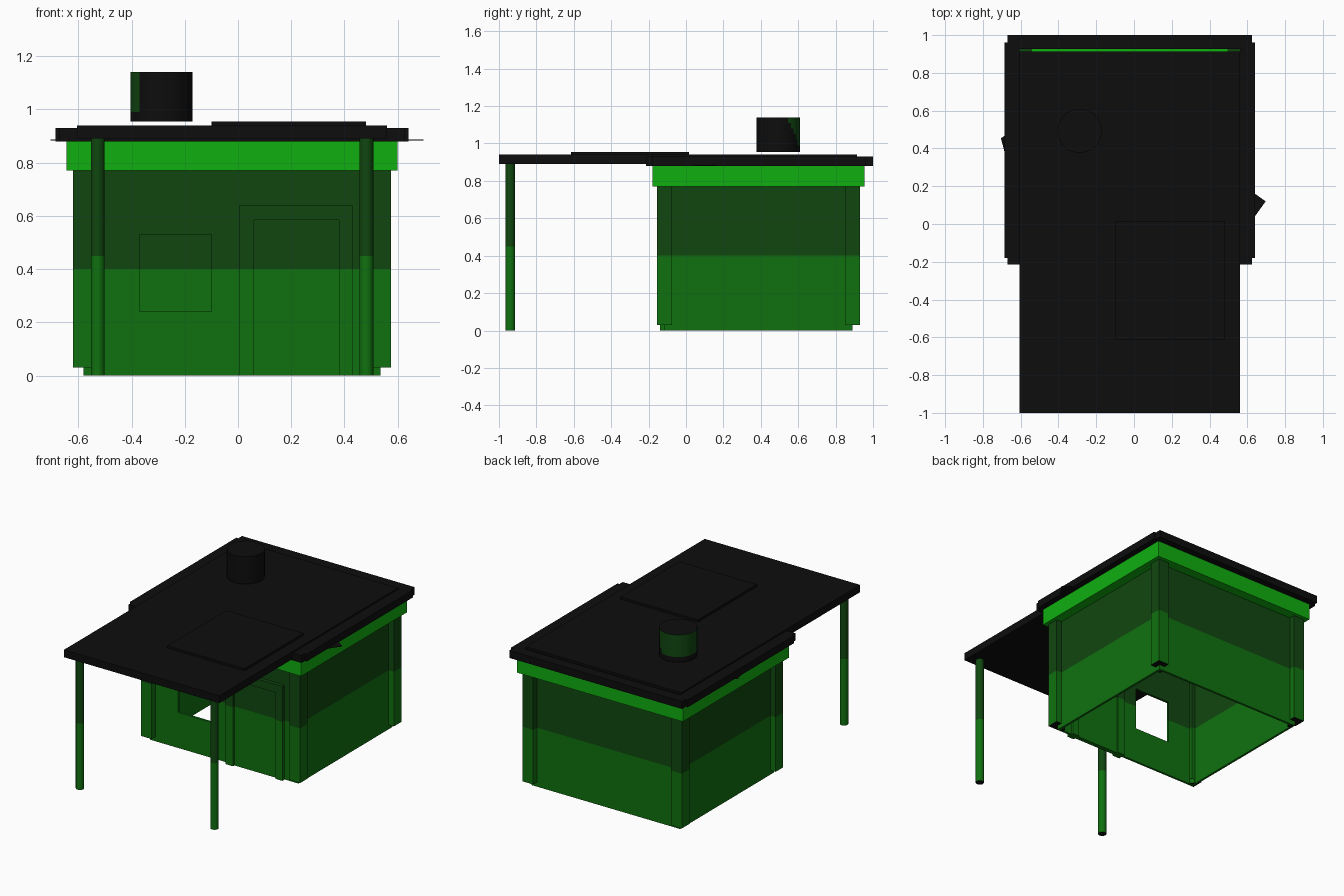
import bpy, bmesh, math
from mathutils import Vector, Matrix

if "Cube" in bpy.data.objects:
    bpy.data.objects.remove(bpy.data.objects["Cube"])


def material(name, rgb):
    m = bpy.data.materials.new(name)
    m.diffuse_color = (*rgb, 1)
    m.use_nodes = True
    m.node_tree.nodes["Principled BSDF"].inputs["Base Color"].default_value = m.diffuse_color
    return m


BLACK = material("black", (0.004, 0.004, 0.004))
DARK = material("dark green", (0.005, 0.062, 0.005))
MID = material("mid green", (0.005, 0.165, 0.005))
BRIGHT = material("bright green", (0.005, 0.43, 0.005))


def add_box(bm, x0, x1, y0, y1, z0, z1):
    size = Vector((x1 - x0, y1 - y0, z1 - z0))
    mid = Vector((x0 + x1, y0 + y1, z0 + z1)) / 2
    bmesh.ops.create_cube(bm, size=1, matrix=Matrix.Translation(mid) @ Matrix.Diagonal((*size, 1)))


def cut(bm, axis, value):
    co, no = Vector((0, 0, 0)), Vector((0, 0, 0))
    co[axis], no[axis] = value, 1
    bmesh.ops.bisect_plane(bm, geom=bm.verts[:] + bm.edges[:] + bm.faces[:], plane_co=co, plane_no=no)


def finish(bm, name, mats, rule=None, smooth=False):
    bm.normal_update()
    for f in bm.faces:
        if rule:
            f.material_index = rule(f)
    me = bpy.data.meshes.new(name)
    bm.to_mesh(me)
    bm.free()
    for m in mats:
        me.materials.append(m)
    ob = bpy.data.objects.new(name, me)
    bpy.context.collection.objects.link(ob)
    if smooth:
        bpy.ops.object.select_all(action='DESELECT')
        ob.select_set(True)
        bpy.context.view_layer.objects.active = ob
        bpy.ops.object.shade_smooth_by_angle(angle=math.radians(40))
    return ob


def boxes(name, mat, *dims):
    bm = bmesh.new()
    for d in dims:
        add_box(bm, *d)
    return finish(bm, name, [mat])


def two_tone(bm, name, split=0.40, black_base=False, smooth=False):
    """Mid green below the split height, dark green above."""
    cut(bm, 2, split)

    def rule(f):
        if black_base and f.normal.z < -0.9:
            return 2
        return 0 if f.calc_center_median().z < split else 1
    return finish(bm, name, [MID, DARK, BLACK], rule, smooth)


def add_cylinder(bm, x, y, r, z0, z1, seg=24):
    bmesh.ops.create_cone(bm, cap_ends=True, segments=seg, radius1=r, radius2=r, depth=z1 - z0,
                          matrix=Matrix.Translation((x, y, (z0 + z1) / 2)))


# Wall planes (outer faces)
L, R, F, B, T = -0.58, 0.535, -0.115, 0.89, 0.015

# Side and back walls
for name, d in (("left_wall", (L, L + T, F, B)), ("right_wall", (R - T, R, F, B)),
                ("back_wall", (L, R, B - T, B))):
    bm = bmesh.new()
    add_box(bm, *d, 0, 0.88)
    two_tone(bm, name)

# Front wall with a window opening
bm = bmesh.new()
add_box(bm, L, R, F, F + T, 0, 0.88)
for axis, value in ((0, -0.37), (0, -0.10), (2, 0.24), (2, 0.53), (2, 0.40)):
    cut(bm, axis, value)
bm.normal_update()
hole = []
for f in bm.faces:
    c = f.calc_center_median()
    if abs(f.normal.y) > 0.9 and -0.37 < c.x < -0.10 and 0.24 < c.z < 0.53:
        hole.append(f)
bmesh.ops.delete(bm, geom=hole, context='FACES')
bmesh.ops.bridge_loops(bm, edges=[e for e in bm.edges if e.is_boundary])
bmesh.ops.recalc_face_normals(bm, faces=bm.faces[:])
two_tone(bm, "front_wall")

# Corner posts with small feet
for px in (L, R):
    for py in (F, B):
        bm = bmesh.new()
        add_box(bm, px - 0.04, px + 0.04, py - 0.04, py + 0.04, 0.03, 0.88)
        two_tone(bm, "corner_post", black_base=True)
        bm = bmesh.new()
        add_cylinder(bm, px + (0.02 if px < 0 else -0.02), py + (0.02 if py < 0 else -0.02),
                     0.02, 0, 0.04, 16)
        two_tone(bm, "corner_foot", black_base=True, smooth=True)

# Door and its frame
bm = bmesh.new()
add_box(bm, 0.005, 0.06, -0.14, -0.085, 0, 0.64)
add_box(bm, 0.38, 0.43, -0.14, -0.085, 0, 0.64)
add_box(bm, 0.06, 0.38, -0.14, -0.085, 0.585, 0.64)
two_tone(bm, "door_frame")
bm = bmesh.new()
add_box(bm, 0.06, 0.38, -0.125, -0.095, 0, 0.585)
two_tone(bm, "door")

# Bright fascia under the roof
boxes("fascia", BRIGHT,
      (-0.645, 0.60, -0.18, -0.10, 0.77, 0.88), (-0.645, 0.60, 0.875, 0.955, 0.77, 0.88),
      (-0.645, -0.565, -0.10, 0.875, 0.77, 0.88), (0.52, 0.60, -0.10, 0.875, 0.77, 0.88))

# Roof edge beams, overlapping at the corners
boxes("roof_edge_front", BLACK, (-0.67, 0.625, -0.215, -0.14, 0.88, 0.93))
boxes("roof_edge_back", BLACK, (-0.67, 0.625, 0.926, 1.0, 0.88, 0.93))
boxes("roof_edge_left", BLACK, (-0.685, -0.605, -0.18, 0.96, 0.88, 0.93))
boxes("roof_edge_right", BLACK, (0.56, 0.64, -0.18, 0.96, 0.88, 0.93))

# Roof slab running forward as a canopy, with a raised panel
boxes("roof_canopy", BLACK, (-0.605, 0.56, -1.0, 0.914, 0.89, 0.94))
boxes("roof_panel", BLACK, (-0.10, 0.48, -0.615, 0.015, 0.94, 0.955))

# Loose flat flaps poking out under the roof edge
for pts in (((0.59, 0.196), (0.59, -0.03), (0.697, 0.12)), ((-0.65, 0.485), (-0.705, 0.455), (-0.65, 0.25))):
    bm = bmesh.new()
    bm.faces.new([bm.verts.new((x, y, 0.883)) for x, y in pts])
    bmesh.ops.recalc_face_normals(bm, faces=bm.faces[:])
    ext = bmesh.ops.extrude_face_region(bm, geom=bm.faces[:])
    bmesh.ops.translate(bm, vec=(0, 0, 0.003),
                        verts=[v for v in ext["geom"] if isinstance(v, bmesh.types.BMVert)])
    bmesh.ops.recalc_face_normals(bm, faces=bm.faces[:])
    finish(bm, "roof_flap", [BLACK])

# Canopy poles
for px in (-0.527, 0.482):
    bm = bmesh.new()
    add_cylinder(bm, px, -0.94, 0.026, 0, 0.89)
    two_tone(bm, "canopy_pole", split=0.45, black_base=True, smooth=True)

# Chimney drum with a green patch on its rear left side
CX, CY = -0.287, 0.493
bm = bmesh.new()
add_cylinder(bm, CX, CY, 0.117, 0.955, 1.14, 40)
for z in (0.99, 1.02, 1.05, 1.08, 1.11):
    cut(bm, 2, z)


def chimney_rule(f):
    c = f.calc_center_median()
    ang = math.degrees(math.atan2(c.y - CY, c.x - CX)) % 360
    low = max(0.99, 1.14 - (ang - 18) / 45 * 0.14)
    return 1 if abs(f.normal.z) < 0.5 and 18 < ang < 225 and c.z > low else 0


finish(bm, "chimney", [BLACK, DARK], chimney_rule, smooth=True)
